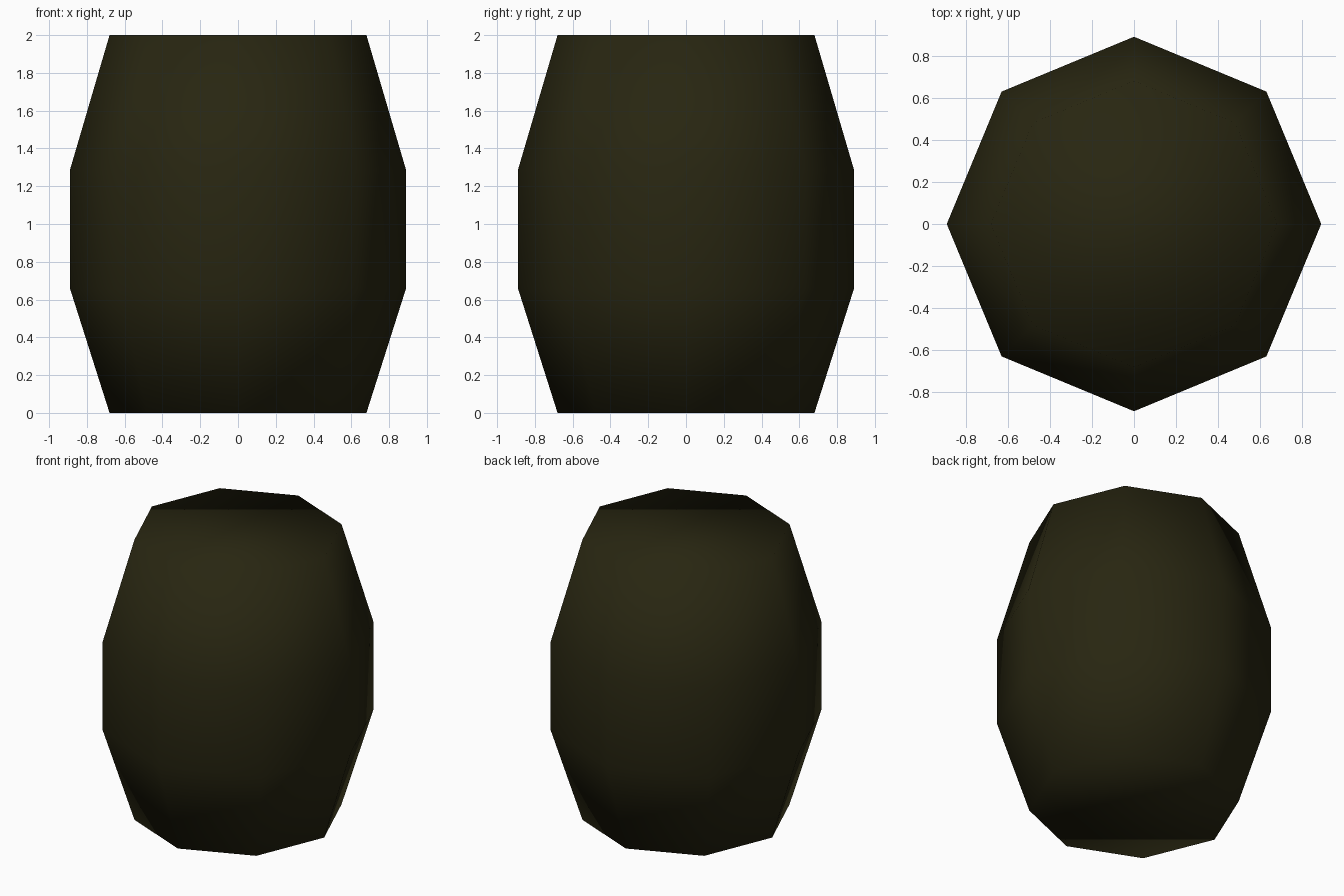
import bpy, bmesh, math

if "Cube" in bpy.data.objects:
    bpy.data.objects.remove(bpy.data.objects["Cube"])

# Single dark olive colour
mat = bpy.data.materials.new("dark olive")
mat.diffuse_color = (0.021, 0.019, 0.0055, 1)
mat.use_nodes = True
mat.node_tree.nodes["Principled BSDF"].inputs["Base Color"].default_value = mat.diffuse_color

SIDES = 8
PROFILE = [(0.68, 0.0), (0.89, 0.66), (0.89, 1.285), (0.68, 2.0)]  # radius, height

# Barrel: eight-sided rings joined by quads
bm = bmesh.new()
rings = []
for r, z in PROFILE:
    rings.append([bm.verts.new((r * math.cos(i * math.tau / SIDES),
                                r * math.sin(i * math.tau / SIDES), z))
                  for i in range(SIDES)])
for low, high in zip(rings, rings[1:]):
    for i in range(SIDES):
        j = (i + 1) % SIDES
        bm.faces.new((low[i], low[j], high[j], high[i]))

# Flat lid and base
bm.faces.new(rings[-1])
bm.faces.new(rings[0][::-1])

# The whole surface is smooth shaded, including over the rims
for f in bm.faces:
    f.smooth = True
bmesh.ops.recalc_face_normals(bm, faces=bm.faces[:])

mesh = bpy.data.meshes.new("barrel")
bm.to_mesh(mesh)
bm.free()
mesh.materials.append(mat)
barrel = bpy.data.objects.new("barrel", mesh)
bpy.context.collection.objects.link(barrel)
